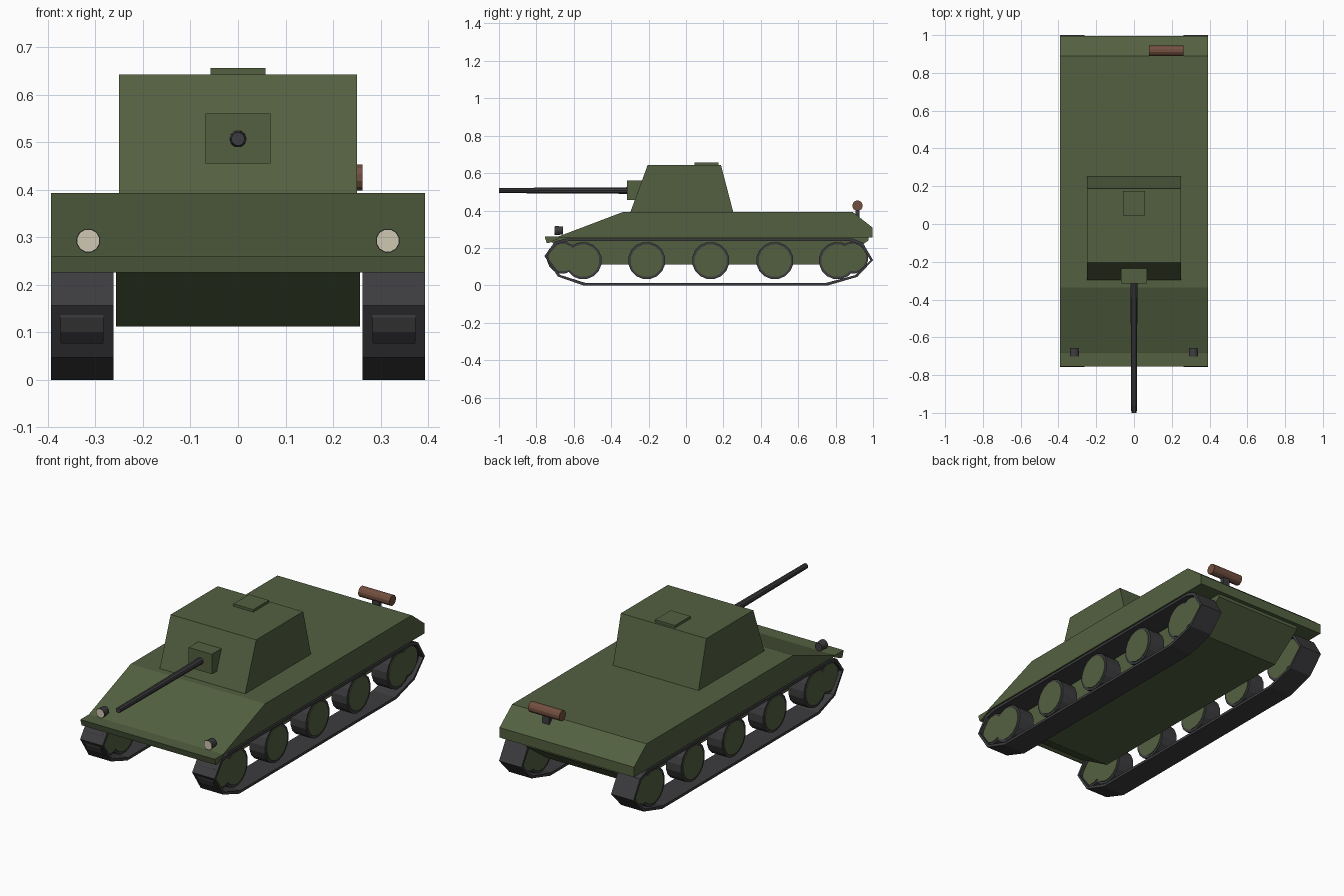
import bpy, bmesh, math
from mathutils import Matrix, Vector

if "Cube" in bpy.data.objects:
    bpy.data.objects.remove(bpy.data.objects["Cube"])


def material(name, rgb):
    m = bpy.data.materials.new(name)
    m.diffuse_color = (*rgb, 1)
    m.use_nodes = True
    m.node_tree.nodes["Principled BSDF"].inputs["Base Color"].default_value = m.diffuse_color
    return m


GREEN = material("olive_green", (0.087, 0.118, 0.053))
DARK = material("dark_metal", (0.046, 0.046, 0.050))
CREAM = material("lamp_glass", (0.62, 0.57, 0.44))
RUST = material("rusty_brown", (0.17, 0.078, 0.050))


def finish(name, bm, mat):
    bmesh.ops.recalc_face_normals(bm, faces=bm.faces)
    me = bpy.data.meshes.new(name)
    bm.to_mesh(me)
    bm.free()
    me.materials.append(mat)
    ob = bpy.data.objects.new(name, me)
    bpy.context.collection.objects.link(ob)
    return ob


def prism(name, profile, x0, x1, mat):
    """Extrude a (y, z) profile along x."""
    bm = bmesh.new()
    face = bm.faces.new([bm.verts.new((x0, y, z)) for y, z in profile])
    ext = bmesh.ops.extrude_face_region(bm, geom=[face], use_keep_orig=True)
    verts = [v for v in ext["geom"] if isinstance(v, bmesh.types.BMVert)]
    bmesh.ops.translate(bm, verts=verts, vec=(x1 - x0, 0, 0))
    return finish(name, bm, mat)


def box(name, x, y, z, mat):
    return prism(name, [(y[0], z[0]), (y[1], z[0]), (y[1], z[1]), (y[0], z[1])], *x, mat)


def rod(name, a, b, r1, r2, sides, mat):
    """Cylinder or cone between two points."""
    a, b = Vector(a), Vector(b)
    bm = bmesh.new()
    rot = (b - a).to_track_quat('Z', 'Y').to_matrix().to_4x4()
    bmesh.ops.create_cone(bm, cap_ends=True, segments=sides, radius1=r1, radius2=r2,
                          depth=(b - a).length,
                          matrix=Matrix.Translation((a + b) / 2) @ rot
                          @ Matrix.Rotation(math.pi / sides, 4, 'Z'))
    return finish(name, bm, mat)


# Upper hull with sloped nose and tail, and the thin front lip
prism("upper_hull", [(-0.69, 0.257), (-0.68, 0.262), (-0.335, 0.393), (0.89, 0.393),
                     (0.996, 0.31), (0.996, 0.257)], -0.393, 0.393, GREEN)
prism("front_lip", [(-0.755, 0.26), (-0.745, 0.226), (-0.735, 0.226),
                    (-0.68, 0.25), (-0.68, 0.26)], -0.393, 0.393, GREEN)
# Lower hull between the tracks
prism("lower_hull", [(-0.74, 0.257), (-0.735, 0.24), (-0.52, 0.112), (0.80, 0.112),
                     (0.975, 0.24), (0.975, 0.257)], -0.257, 0.257, GREEN)

# Turret, hatch and gun
prism("turret", [(-0.298, 0.39), (-0.205, 0.643), (0.187, 0.643), (0.253, 0.39)],
      -0.25, 0.25, GREEN)
box("hatch", (-0.058, 0.058), (0.045, 0.175), (0.64, 0.656), GREEN)
box("gun_mantlet", (-0.068, 0.068), (-0.315, -0.20), (0.455, 0.56), GREEN)
rod("gun_barrel", (0, -0.30, 0.507), (0, -1, 0.507), 0.0185, 0.0145, 10, DARK)

# Exhaust on the rear deck
rod("exhaust", (0.08, 0.917, 0.426), (0.262, 0.917, 0.426), 0.028, 0.028, 12, RUST)
box("exhaust_bracket", (0.15, 0.19), (0.905, 0.928), (0.36, 0.41), DARK)

# Track outline, seen from the side
TRACK = [(-0.55, 0.0), (0.76, 0.0), (0.915, 0.045), (1.0, 0.135), (0.945, 0.228),
         (0.89, 0.25), (-0.64, 0.25), (-0.70, 0.235), (-0.757, 0.157), (-0.685, 0.047)]
CY, CZ = 0.12, 0.125


def track(name, x0, x1):
    bm = bmesh.new()
    inner = [(CY + (y - CY) * 0.985, CZ + (z - CZ) * 0.89) for y, z in TRACK]
    rings = [[bm.verts.new((x, y, z)) for y, z in pts]
             for x, pts in ((x0, TRACK), (x1, TRACK), (x1, inner), (x0, inner))]
    n = len(TRACK)
    for k in range(4):
        a, b = rings[k], rings[(k + 1) % 4]
        for i in range(n):
            j = (i + 1) % n
            bm.faces.new((a[i], a[j], b[j], b[i]))
    finish(name, bm, DARK)


def wheel(name, s, y, z, r):
    rod(name + "_tyre", (s * 0.283, y, z), (s * 0.373, y, z), r, r, 16, DARK)
    rod(name + "_disc", (s * 0.279, y, z), (s * 0.377, y, z), r * 0.87, r * 0.87, 16, GREEN)


for side, s in (("left", -1), ("right", 1)):
    track(side + "_track", s * 0.262, s * 0.393)
    # Road wheels, then the front and rear end wheels
    for i, y in enumerate((-0.55, -0.21, 0.132, 0.475, 0.81)):
        wheel(f"{side}_road_wheel_{i + 1}", s, y, 0.132, 0.1)
    wheel(side + "_front_wheel", s, -0.66, 0.148, 0.085)
    wheel(side + "_rear_wheel", s, 0.89, 0.148, 0.085)
    # Headlight housing, foot and glass
    x = s * 0.315
    rod(side + "_headlight", (x, -0.657, 0.293), (x, -0.70, 0.293), 0.022, 0.0255, 12, DARK)
    rod(side + "_headlight_glass", (x, -0.698, 0.293), (x, -0.702, 0.293),
        0.0235, 0.0235, 12, CREAM)
